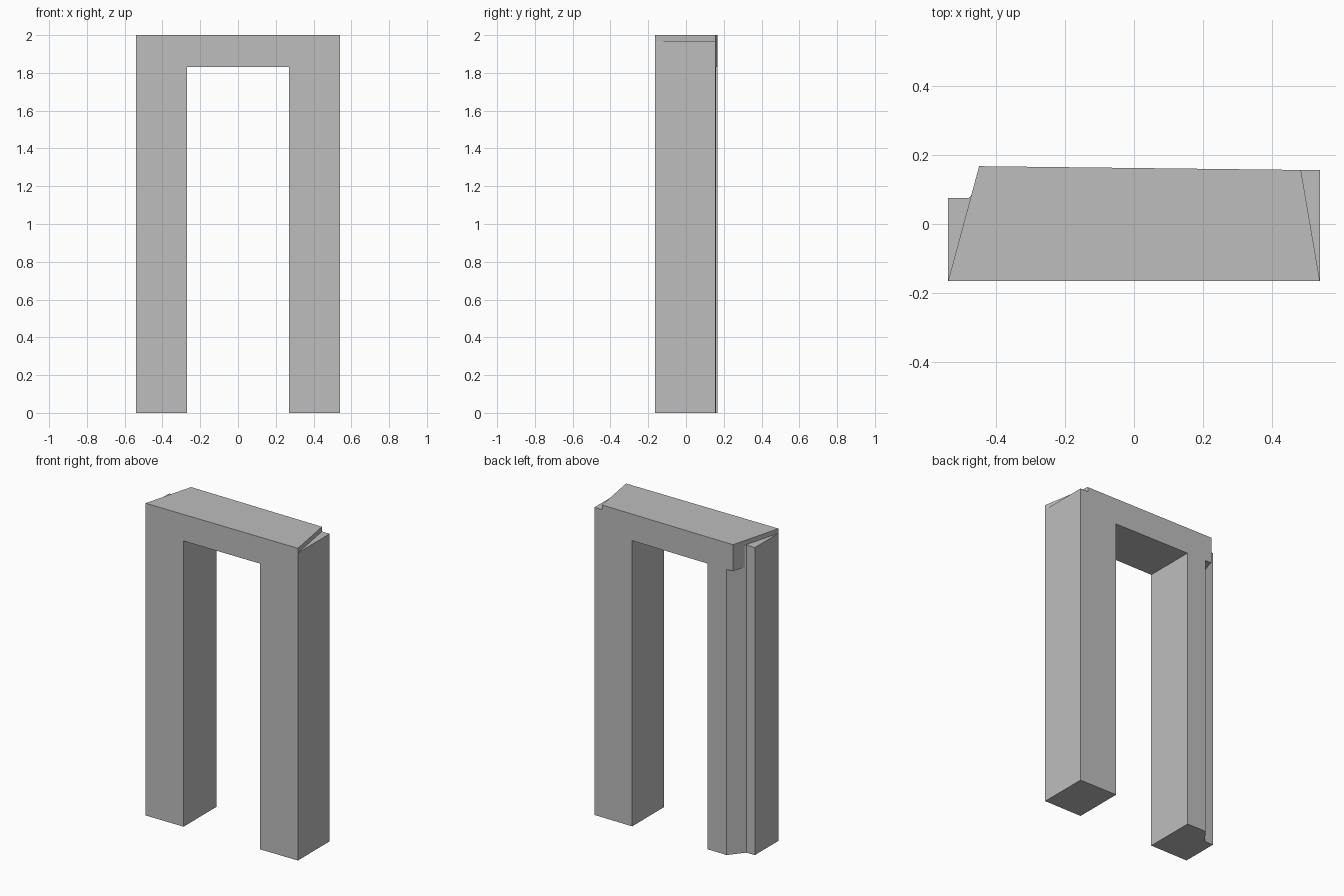
import bpy
import bmesh

cube = bpy.data.objects.get("Cube")
if cube:
    bpy.data.objects.remove(cube, do_unlink=True)

GREY = (0.515, 0.515, 0.515, 1.0)
stone = bpy.data.materials.new("plain grey")
stone.use_nodes = True
stone.diffuse_color = GREY
stone.node_tree.nodes["Principled BSDF"].inputs["Base Color"].default_value = GREY

FRONT = -0.165
HALF = 0.54        # half the overall width
INNER = 0.27       # half the opening
OPENING = 1.83     # height of the opening
POST_TOP = 1.97
TOP = 2.0


def back(x):
    """Depth of the slightly skewed back wall at x."""
    return 0.168 + (x + 0.45) * (0.157 - 0.168) / 0.935


def prism(name, plan, bottom, top):
    """Extrude a counter-clockwise plan outline upward."""
    bm = bmesh.new()
    face = bm.faces.new([bm.verts.new((x, y, bottom)) for x, y in plan])
    grown = bmesh.ops.extrude_face_region(bm, geom=[face], use_keep_orig=True)
    for v in grown["geom"]:
        if isinstance(v, bmesh.types.BMVert):
            v.co.z = top
    bmesh.ops.recalc_face_normals(bm, faces=bm.faces)
    mesh = bpy.data.meshes.new(name)
    bm.to_mesh(mesh)
    bm.free()
    mesh.materials.append(stone)
    obj = bpy.data.objects.new(name, mesh)
    bpy.context.collection.objects.link(obj)
    return obj


# Lintel, with both ends cut at an angle
archway = prism("archway", [(-HALF, FRONT), (HALF, FRONT),
                            (0.485, back(0.485)), (-0.45, back(-0.45))],
                OPENING, TOP)

# Plain post, and the post with a notched back corner
left_post = prism("left_post", [(INNER, FRONT), (HALF, FRONT),
                                (HALF, back(HALF)), (INNER, back(INNER))],
                  0, POST_TOP)
right_post = prism("right_post", [(-HALF, FRONT), (-INNER, FRONT),
                                  (-INNER, back(-INNER)),
                                  (-0.405, back(-0.405)),
                                  (-0.48, 0.075), (-HALF, 0.075)],
                   0, POST_TOP)

# Join the posts and lintel into one clean solid
bpy.context.view_layer.objects.active = archway
for post in (left_post, right_post):
    union = archway.modifiers.new("join " + post.name, "BOOLEAN")
    union.operation = "UNION"
    union.solver = "EXACT"
    union.object = post
    bpy.ops.object.modifier_apply(modifier=union.name)
    bpy.data.objects.remove(post, do_unlink=True)
